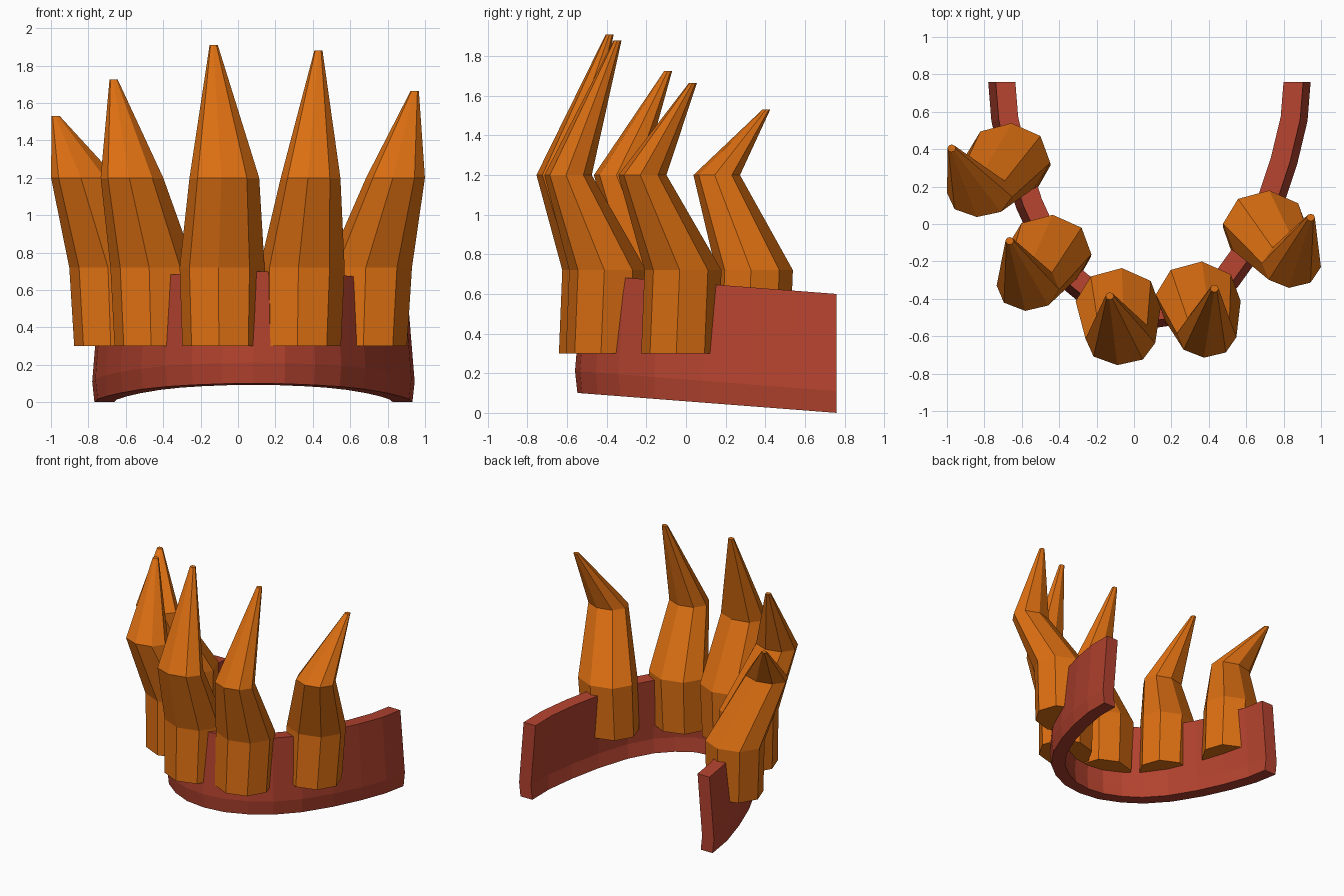
import bpy, bmesh, math
from mathutils import Vector

if "Cube" in bpy.data.objects:
    bpy.data.objects.remove(bpy.data.objects["Cube"])


def material(name, rgb):
    m = bpy.data.materials.new(name)
    m.diffuse_color = (*rgb, 1)
    m.use_nodes = True
    m.node_tree.nodes["Principled BSDF"].inputs["Base Color"].default_value = m.diffuse_color
    return m


RED = material("brick red", (0.45, 0.055, 0.028))
ORANGE = material("orange", (0.72, 0.16, 0.006))


def loft(name, rings, mat, closed_caps=True):
    """Skin a list of equal-length closed rings and cap both ends."""
    bm = bmesh.new()
    rows = [[bm.verts.new(p) for p in ring] for ring in rings]
    n = len(rows[0])
    for a, b in zip(rows, rows[1:]):
        for i in range(n):
            j = (i + 1) % n
            bm.faces.new((a[i], a[j], b[j], b[i]))
    bm.faces.new(rows[0][::-1])
    bm.faces.new(rows[-1])
    bmesh.ops.recalc_face_normals(bm, faces=bm.faces)
    me = bpy.data.meshes.new(name)
    bm.to_mesh(me)
    bm.free()
    me.materials.append(mat)
    ob = bpy.data.objects.new(name, me)
    bpy.context.collection.objects.link(ob)
    return ob


# Horseshoe band: half outline of the outer wall, mirrored about its centre
CENTRE_X = 0.0825
half = [(0, -.56), (.17, -.535), (.33, -.455), (.47, -.34), (.60, -.16),
        (.71, .08), (.79, .32), (.845, .55), (.862, .76)]
path = [Vector((-x, y)) for x, y in half[:0:-1]] + [Vector(p) for p in half]
# Wall section: inward offset and height
section = [(.012, 0), (0, .11), (.04, .60), (.145, .60), (.105, .11), (.117, 0)]

rings = []
for i, p in enumerate(path):
    if i in (0, len(path) - 1):
        inward = Vector((1 if i == 0 else -1, 0))
    else:
        t = (path[i + 1] - path[i - 1]).normalized()
        inward = Vector((-t.y, t.x))
    ring = []
    for off, h in section:
        q = p + inward * off
        ring.append((q.x + CENTRE_X, q.y, h + 0.077 * (0.76 - q.y)))
    rings.append(ring)
loft("jaw_band", rings, RED)


# Teeth: eight-sided, straight root, leaning middle, tip curling back
def ring(x, y, z, rx, ry, phase=85):
    angles = [math.radians(phase + 45 * k) for k in range(8)]
    return [(x + rx * math.cos(a), y + ry * math.sin(a), z) for a in angles]


# root (x, y), middle (x, y, rx, ry), tip (x, y, z)
teeth = [
    ((-.675, .345), (-.825, .155, .175, .118), (-.975, .405, 1.53)),
    ((-.455, -.145), (-.567, -.34, .168, .125), (-.665, -.09, 1.725)),
    ((-.085, -.43), (-.073, -.625, .187, .13), (-.13, -.385, 1.91)),
    ((.343, -.395), (.388, -.595, .160, .12), (.43, -.345, 1.88)),
    ((.703, -.015), (.842, -.22, .158, .122), (.945, .035, 1.665)),
]
for i, ((x, y), (mx, my, rx, ry), (tx, ty, tz)) in enumerate(teeth):
    loft(f"tooth_{i + 1}", [
        ring(x * 0.98, y - .017, .30, .215, .195),
        ring(x, y, .72, .228, .195),
        ring(mx, my, 1.2, rx, ry),
        ring(tx, ty, tz, .022, .020),
    ], ORANGE)
